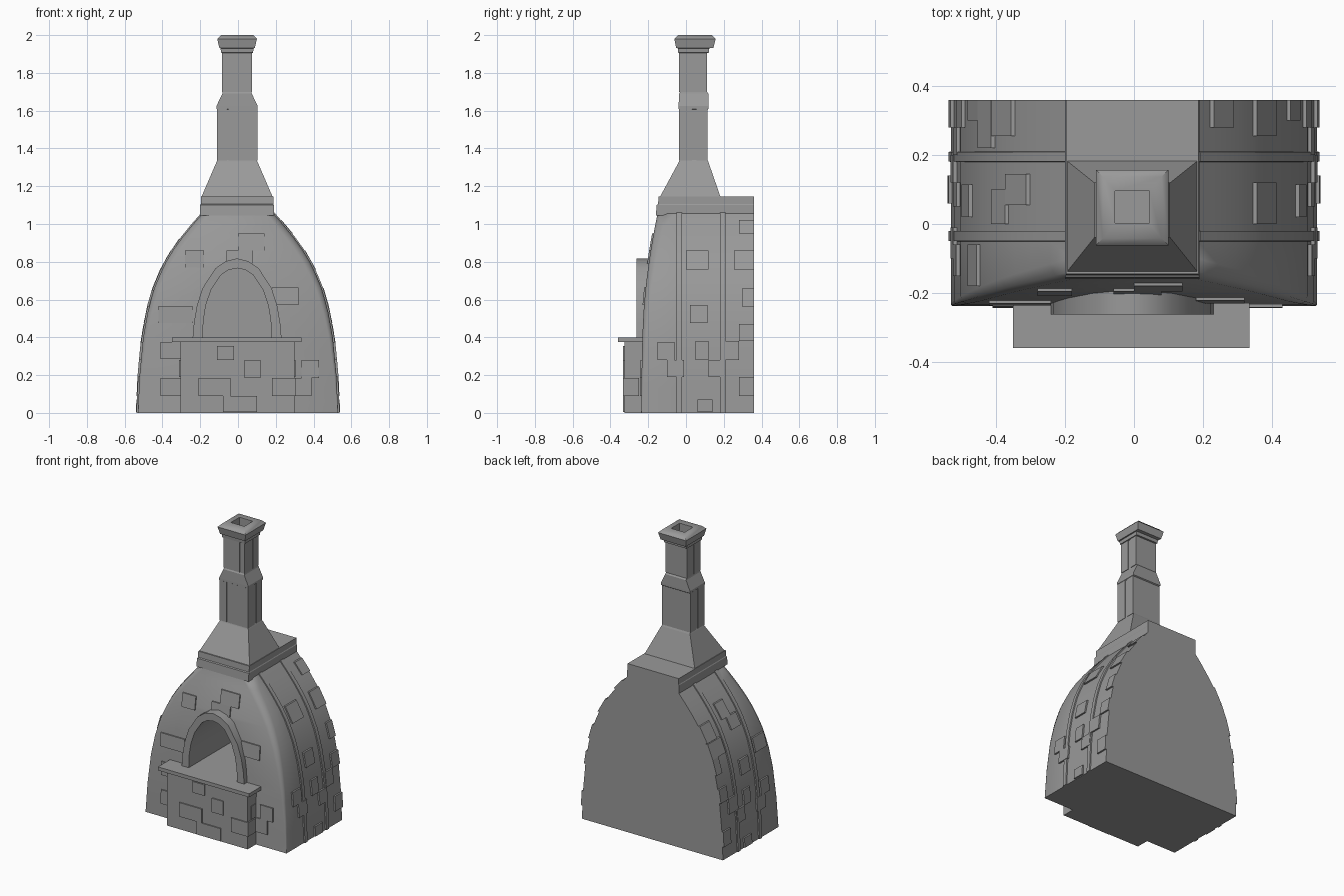
import bpy, bmesh, math

if "Cube" in bpy.data.objects:
    bpy.data.objects.remove(bpy.data.objects["Cube"])

BACK = 0.36
STONE = bpy.data.materials.new("dark_stone")
STONE.diffuse_color = (.32, .32, .32, 1)
STONE.use_nodes = True
STONE.node_tree.nodes["Principled BSDF"].inputs["Base Color"].default_value = STONE.diffuse_color
# dome profile: height, half width, front y
PROFILE = [(0, .53, -.237), (.2, .521, -.235), (.4, .502, -.231), (.55, .475, -.224),
           (.67, .44, -.213), (.78, .393, -.199), (.88, .333, -.184), (.97, .264, -.168), (1.06, .185, -.15)]


def at(z):
    # interpolated half width and front y of the dome at height z
    for (z0, w0, f0), (z1, w1, f1) in zip(PROFILE, PROFILE[1:]):
        if z <= z1:
            t = (z - z0) / (z1 - z0)
            return w0 + t * (w1 - w0), f0 + t * (f1 - f0)
    return PROFILE[-1][1:]


def finish(name, bm):
    bmesh.ops.recalc_face_normals(bm, faces=bm.faces)
    me = bpy.data.meshes.new(name)
    bm.to_mesh(me)
    bm.free()
    me.materials.append(STONE)
    ob = bpy.data.objects.new(name, me)
    bpy.context.collection.objects.link(ob)
    return ob


def add_loft(bm, rings):
    # skin a list of equal point rings and cap both ends
    vs = [[bm.verts.new(p) for p in r] for r in rings]
    n = len(vs[0])
    for a, b in zip(vs, vs[1:]):
        for i in range(n):
            j = (i + 1) % n
            bm.faces.new((a[i], a[j], b[j], b[i]))
    bm.faces.new(vs[0][::-1])
    bm.faces.new(vs[-1])


def loft(name, rings):
    bm = bmesh.new()
    add_loft(bm, rings)
    return finish(name, bm)


def rect(z, x0, x1, y0, y1):
    return [(x0, y0, z), (x1, y0, z), (x1, y1, z), (x0, y1, z)]


def boxes(name, items):
    bm = bmesh.new()
    for x0, x1, y0, y1, z0, z1 in items:
        add_loft(bm, [rect(z0, x0, x1, y0, y1), rect(z1, x0, x1, y0, y1)])
    return finish(name, bm)


def smooth(ob, deg):
    bpy.ops.object.select_all(action='DESELECT')
    ob.select_set(True)
    bpy.context.view_layer.objects.active = ob
    bpy.ops.object.shade_smooth_by_angle(angle=math.radians(deg))


# oven dome with two raised ribs and softened front corners
rings = []
for z in [i * 1.06 / 16 for i in range(17)]:
    w, f = at(z)
    c = .003 + .045 * z
    half = [(w - c, f), (w - .3 * c, f + .3 * c), (w, f + c)]
    for y0, y1 in ((-.05, -.02), (.18, .21)):
        half += [(w, y0), (w + .008, y0 + .001), (w + .008, y1 - .001), (w, y1)]
    half.append((w, BACK))
    rings.append([(x, y, z) for x, y in half] + [(-x, y, z) for x, y in reversed(half)])
dome = loft("oven_dome", rings)

# arched opening cut into the dome
INNER = [(.182, .40), (.178, .49), (.165, .57), (.138, .65), (.085, .73), (.045, .757), (0, .766)]
OUTER = [(.235, .40), (.228, .48), (.212, .57), (.183, .66), (.115, .765), (.06, .803), (0, .818)]


def arch(pts):
    return [(x - .005, z) for x, z in pts] + [(-x - .005, z) for x, z in reversed(pts[:-1])]


cutter = loft("opening_cutter", [[(x, y, z) for x, z in arch(INNER)] for y in (-.5, .2)])
mod = dome.modifiers.new("opening", 'BOOLEAN')
mod.operation, mod.solver, mod.object = 'DIFFERENCE', 'EXACT', cutter
bpy.context.view_layer.objects.active = dome
bpy.ops.object.modifier_apply(modifier=mod.name)
bpy.data.objects.remove(cutter)
smooth(dome, 48)

# stone arch around the opening
bm = bmesh.new()
rows = []
for (xi, zi), (xo, zo) in zip(arch(INNER), arch(OUTER)):
    rows.append([(xi, -.262, zi), (xo, -.262, zo), (xo, -.12, zo), (xi, -.12, zi)])
add_loft(bm, rows)
smooth(finish("opening_arch", bm), 30)

# hearth base and shelf
boxes("hearth_base", [(-.305, .30, -.325, -.2, 0, .376)])
boxes("hearth_shelf", [(-.35, .335, -.36, -.2, .376, .40)])
boxes("base_bricks", [(x0, x1, -.333, -.3, z0, z1) for x0, x1, z0, z1 in (
    (-.21, -.04, .09, .185), (.035, .12, .185, .28), (-.11, -.02, .28, .355),
    (.18, .308, .09, .185), (-.08, .1, .004, .09))] + [
    (s - .02, s + .02, y0, y1, z0, z1) for s, y0, y1, z0, z1 in (
        (.288, -.333, -.25, .09, .185), (.285, -.29, -.24, .19, .28), (-.292, -.3, -.24, .19, .28))])

# raised bricks on the dome front, following the slope
bm = bmesh.new()
for x0, x1, z0, z1 in ((-.42, -.24, .475, .565), (0, .14, .86, .95), (-.06, .08, .79, .86), (-.28, -.18, .77, .86),
                       (.18, .32, .57, .665), (.335, .43, .185, .28), (.21, .39, .09, .185),
                       (-.41, -.28, .285, .375), (-.41, -.28, .09, .185)):
    add_loft(bm, [rect(z, x0, x1, at(z)[1] - .008, at(z)[1] + .03) for z in (z0, z1)])
finish("front_bricks", bm)

# raised bricks on both dome sides
SHARED = [(.02, .115, .475, .57), (.255, BACK, .76, .86), (.28, BACK, .38, .47), (.2, .28, .28, .38),
          (.12, .2, .19, .28), (-.1, -.01, .19, .28), (.05, .12, .28, .38), (.06, .14, .004, .07),
          (.28, BACK, .09, .19), (-.15, -.06, .28, .375), (.3, BACK, .56, .66)]
RIGHT = [(0, .12, .76, .86), (.28, BACK, .95, 1.02)]
LEFT = [(.055, .145, .83, .92), (0, .1, .755, .83), (.22, BACK, .66, .755), (-.18, -.06, .56, .65)]
bm = bmesh.new()
for side, bricks in ((1, SHARED + RIGHT), (-1, SHARED + LEFT)):
    for y0, y1, z0, z1 in bricks:
        add_loft(bm, [rect(z, side * (at(z)[0] - .03), side * (at(z)[0] + .011), y0, y1) for z in (z0, z1)])
finish("side_bricks", bm)

# crown block on top of the dome
loft("crown_block", [rect(z, -w - .005, w - .005, f, BACK) for z, w, f in (
    (1.045, .195, -.16), (1.10, .195, -.155), (1.105, .192, -.148), (1.145, .192, -.145))])


def stack(name, rows):
    return loft(name, [rect(z, -w - .005, w - .005, y0, y1) for z, w, y0, y1 in rows])


# chimney hood and two shafts
stack("chimney", [
    (1.14, .188, -.137, .182), (1.145, .188, -.137, .182), (1.33, .108, -.037, .118), (1.34, .103, -.033, .113),
    (1.605, .103, -.033, .113), (1.61, .109, -.039, .12), (1.625, .109, -.039, .12), (1.69, .078, -.037, .118),
    (1.70, .076, -.031, .111), (1.80, .076, -.031, .111)])

# flared cap with square flue
cap = stack("chimney_cap", [
    (1.75, .05, .003, .095), (1.75, .076, -.031, .111), (1.905, .076, -.031, .111), (1.907, .085, -.041, .121),
    (1.93, .087, -.043, .123), (1.932, .094, -.052, .145), (1.98, .105, -.062, .157), (2.0, .085, -.042, .137),
    (2.0, .05, .003, .095), (1.80, .05, .003, .095)])
smooth(cap, 48)

# raised panels on the chimney shafts
panels = []
for w, f, b, z0, z1, split in ((.103, -.033, .113, 1.337, 1.61, -.055), (.076, -.031, .111, 1.70, 1.906, .042)):
    for x0, x1 in ((-w - .008, split - .004), (split + .004, w - .002)):
        panels.append((x0, x1, f - .005, f + .02, z0, z1))
    for s in (1, -1):
        x = s * w - .005
        for y0, y1 in ((f - .005, .033), (.055, b)):
            panels.append((x - .004, x + .004, y0, y1, z0, z1))
boxes("chimney_panels", panels)
